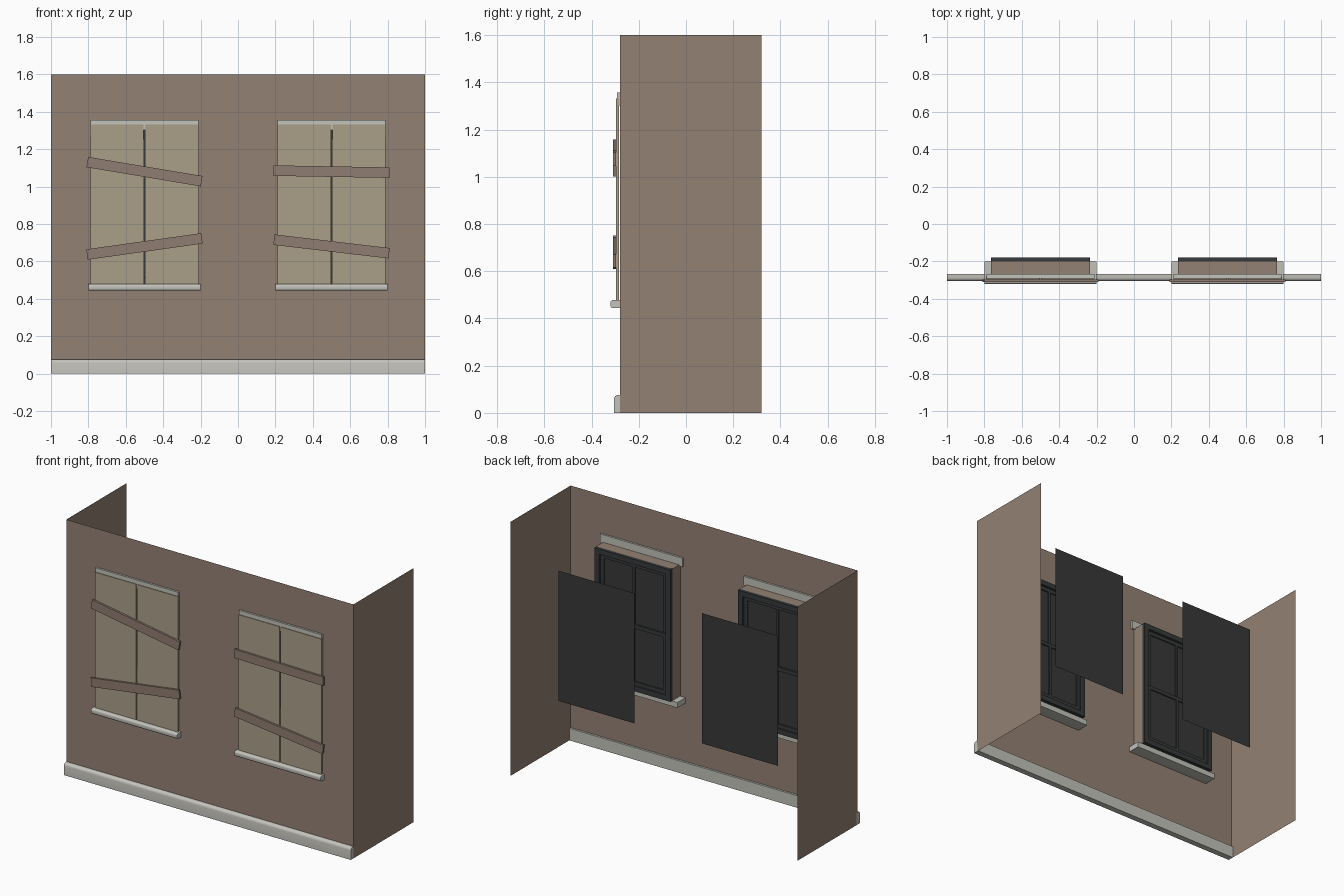
import bpy, bmesh, math
from mathutils import Matrix

old = bpy.data.objects.get("Cube")
if old:
    bpy.data.objects.remove(old, do_unlink=True)


def material(name, *srgb):
    lin = [(c / 255 / 12.92) if c < 11 else ((c / 255 + 0.055) / 1.055) ** 2.4 for c in srgb]
    m = bpy.data.materials.new(name)
    m.use_nodes = True
    m.diffuse_color = (*lin, 1)
    m.node_tree.nodes["Principled BSDF"].inputs["Base Color"].default_value = (*lin, 1)
    return m


WALL = material("brown wall", 148, 129, 116)
PLANK = material("plank brown", 144, 125, 114)
BOARD = material("tan board", 171, 159, 137)
TRIM = material("pale trim", 196, 195, 188)
FRAME = material("charcoal frame", 54, 57, 58)
GLASS = material("dark glass", 56, 56, 56)


def finish(name, bm, mat):
    mesh = bpy.data.meshes.new(name)
    bm.to_mesh(mesh)
    bm.free()
    mesh.materials.append(mat)
    ob = bpy.data.objects.new(name, mesh)
    bpy.context.collection.objects.link(ob)
    return ob


def add_box(bm, x, y, z, tilt=0):
    """Box from (min, max) ranges, tilted in degrees about its own centre."""
    mid = [(a + b) / 2 for a, b in (x, y, z)]
    size = [b - a for a, b in (x, y, z)]
    mat = (Matrix.Translation(mid) @ Matrix.Rotation(math.radians(tilt), 4, "Y")
           @ Matrix.Diagonal((*size, 1)))
    bmesh.ops.create_cube(bm, size=1, matrix=mat)


def box(name, mat, x, y, z, tilt=0):
    bm = bmesh.new()
    add_box(bm, x, y, z, tilt)
    return finish(name, bm, mat)


def quad(bm, corners):
    return bm.faces.new([bm.verts.new(c) for c in corners])


def round_front(ob, radius, top_only):
    """Round the long front edges of a moulding."""
    bm = bmesh.new()
    bm.from_mesh(ob.data)
    front = min(v.co.y for v in bm.verts)
    top = max(v.co.z for v in bm.verts)
    edges = [e for e in bm.edges
             if all(v.co.y < front + 1e-5 for v in e.verts)
             and abs(e.verts[0].co.z - e.verts[1].co.z) < 1e-5
             and (not top_only or e.verts[0].co.z > top - 1e-5)]
    bmesh.ops.bevel(bm, geom=edges, offset=radius, segments=4, profile=0.5, affect="EDGES")
    bm.to_mesh(ob.data)
    bm.free()
    bpy.ops.object.select_all(action="DESELECT")
    ob.select_set(True)
    bpy.context.view_layer.objects.active = ob
    bpy.ops.object.shade_smooth_by_angle(angle=math.radians(35))


FRONT, BACK, REVEAL = -0.28, 0.32, -0.2
HALF, LOW, HIGH = 0.265, 0.48, 1.31
CENTRES = (-0.5, 0.5)

# Thin wall sheet with two window openings, their reveals and two side returns
bm = bmesh.new()
xs = [-1, -0.5 - HALF, -0.5 + HALF, 0.5 - HALF, 0.5 + HALF, 1]
zs = [0, LOW, HIGH, 1.6]
for i in range(5):
    for j in range(3):
        if j == 1 and i in (1, 3):
            continue
        a, b, c, d = xs[i], xs[i + 1], zs[j], zs[j + 1]
        quad(bm, [(a, FRONT, c), (b, FRONT, c), (b, FRONT, d), (a, FRONT, d)])
for cx in CENTRES:
    ring = [(cx - HALF, LOW), (cx + HALF, LOW), (cx + HALF, HIGH), (cx - HALF, HIGH)]
    for k in range(4):
        (a, c), (b, d) = ring[k], ring[(k + 1) % 4]
        quad(bm, [(a, FRONT, c), (a, REVEAL, c), (b, REVEAL, d), (b, FRONT, d)])
for x in (-1, 1):
    side = [(x, FRONT, 0), (x, BACK, 0), (x, BACK, 1.6), (x, FRONT, 1.6)]
    quad(bm, side if x > 0 else side[::-1])
bmesh.ops.remove_doubles(bm, verts=bm.verts, dist=1e-4)
finish("wall", bm, WALL)

# Baseboard
base = box("baseboard", TRIM, (-1, 1), (-0.305, -0.267), (0, 0.076))
round_front(base, 0.018, True)


def window(cx, side):
    # Sill and lintel
    sill = box(side + "_sill", TRIM, (cx - 0.3, cx + 0.3), (-0.32, -0.2), (0.444, 0.478))
    round_front(sill, 0.011, False)
    box(side + "_lintel", TRIM, (cx - 0.288, cx + 0.288), (-0.292, -0.268), (1.302, 1.357))

    # Outer frame: jambs, head and foot
    bm = bmesh.new()
    depth = (-0.208, -0.18)
    for s in (-1, 1):
        x = sorted((cx + s * HALF, cx + s * (HALF - 0.033)))
        add_box(bm, x, depth, (LOW, HIGH))
    inner = (cx - HALF + 0.033, cx + HALF - 0.033)
    add_box(bm, inner, depth, (HIGH - 0.033, HIGH))
    add_box(bm, inner, depth, (LOW, LOW + 0.033))
    finish(side + "_window_frame", bm, FRAME)

    # Two sashes, each with rails, stiles and a centre bar
    for label, y, z0, z1 in (("lower", -0.198, LOW + 0.033, 0.895),
                             ("upper", -0.205, 0.87, HIGH - 0.033)):
        bm = bmesh.new()
        yy, w = (y, y + 0.01), 0.024
        for z in (z0, z1 - w):
            add_box(bm, inner, yy, (z, z + w))
        for x in (inner[0], inner[1] - w, cx - 0.008):
            add_box(bm, (x, x + (0.016 if x == cx - 0.008 else w)), yy, (z0 + w, z1 - w))
        finish(f"{side}_{label}_sash", bm, FRAME)
        bm = bmesh.new()
        quad(bm, [(inner[0], y + 0.003, z0), (inner[1], y + 0.003, z0),
                  (inner[1], y + 0.003, z1), (inner[0], y + 0.003, z1)])
        finish(f"{side}_{label}_pane", bm, GLASS)

    # Dark backing sheet standing inside
    bm = bmesh.new()
    quad(bm, [(cx + HALF, 0.175, LOW), (cx - HALF, 0.175, LOW),
              (cx - HALF, 0.175, 1.3), (cx + HALF, 0.175, 1.3)])
    finish(side + "_backing_sheet", bm, GLASS)

    # Pair of covering boards with a narrow gap
    for s, label in ((-1, "right"), (1, "left")):
        x = sorted((cx + s * 0.003, cx + s * 0.289))
        box(f"{side}_window_{label}_board", BOARD, x, (-0.296, -0.284), (0.474, 1.331), s * 0.15)


# Planks nailed across: height and tilt for each window
planks = {"right": ((1.08, 9.5), (0.68, -8)), "left": ((1.08, 1), (0.68, 6.7))}
for cx, side in zip(CENTRES, ("right", "left")):
    window(cx, side)
    for n, (z, tilt) in enumerate(planks[side]):
        box(f"{side}_{('upper', 'lower')[n]}_plank", PLANK, (cx - 0.31, cx + 0.31),
            (-0.309, -0.297), (z - 0.028, z + 0.028), tilt)
